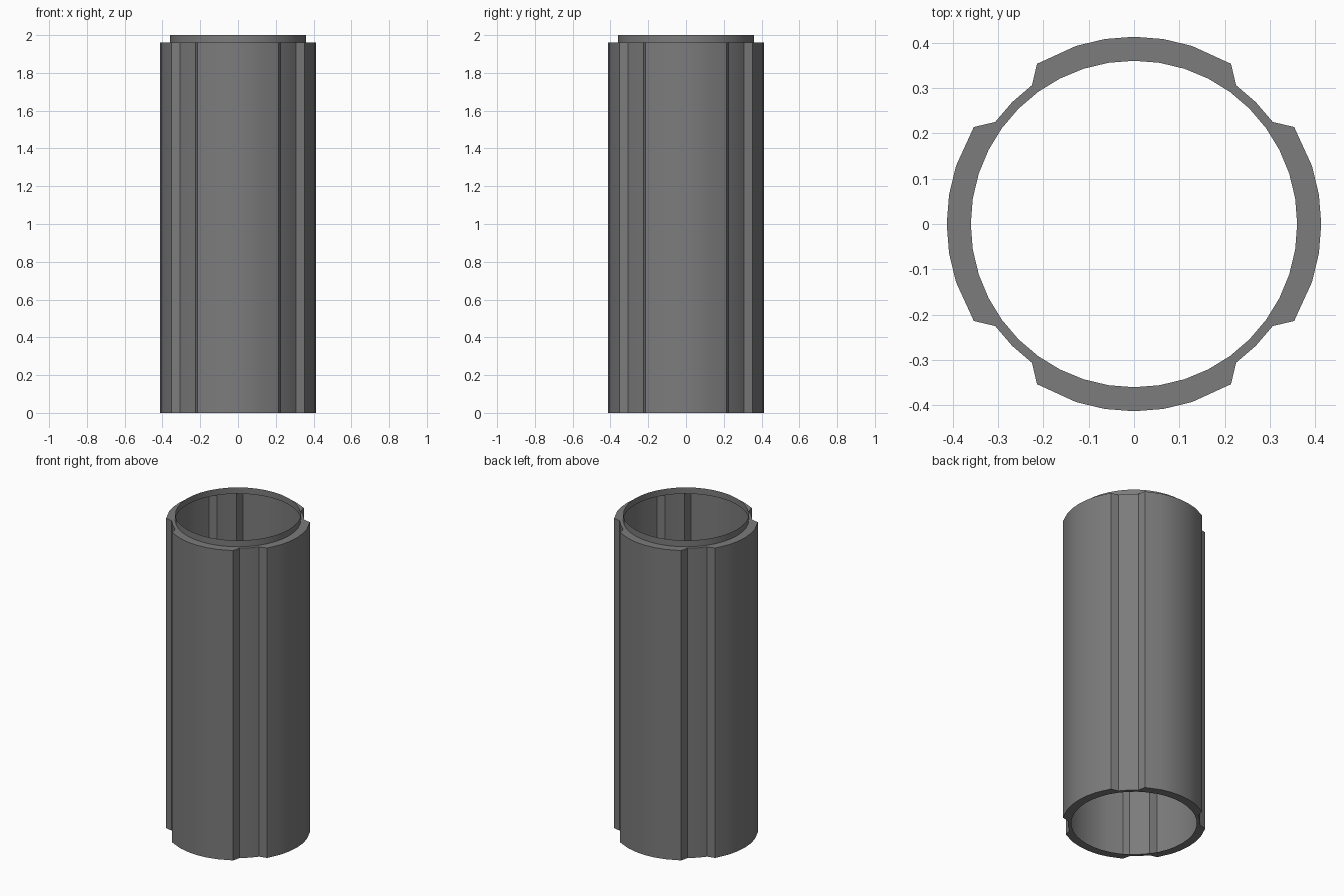
import bpy, bmesh, math

if "Cube" in bpy.data.objects:
    bpy.data.objects.remove(bpy.data.objects["Cube"])

R_OUT, R_NOTCH, R_IN = 0.413, 0.38, 0.36
Z_BODY, Z_TOP = 1.96, 2.0

grey = bpy.data.materials.new("dark grey")
grey.diffuse_color = (0.2, 0.2, 0.2, 1)
grey.use_nodes = True
grey.node_tree.nodes["Principled BSDF"].inputs["Base Color"].default_value = grey.diffuse_color


def polar(r, deg, z):
    a = math.radians(deg)
    return (r * math.cos(a), r * math.sin(a), z)


def finish(bm, name):
    me = bpy.data.meshes.new(name)
    bm.to_mesh(me)
    bm.free()
    me.materials.append(grey)
    ob = bpy.data.objects.new(name, me)
    bpy.context.collection.objects.link(ob)
    bpy.ops.object.select_all(action='DESELECT')
    ob.select_set(True)
    bpy.context.view_layer.objects.active = ob
    bpy.ops.object.shade_smooth_by_angle(angle=math.radians(30))


# Quarter profile: outer radius, with a groove around 45 degrees, and inner angle
quarter = [(R_OUT, 0, 0), (R_OUT, 9, 9), (R_OUT, 18, 18), (R_OUT, 31.2, 27),
           (R_NOTCH, 36.3, 36), (R_NOTCH, 45, 45), (R_NOTCH, 53.7, 54),
           (R_OUT, 58.8, 63), (R_OUT, 72, 72), (R_OUT, 81, 81)]
profile = [(r, a + 90 * q, b + 90 * q) for q in range(4) for r, a, b in quarter]
n = len(profile)

# Body: grooved outer skin with a flat rim at each end, open inside
bm = bmesh.new()
rings = [
    [bm.verts.new(polar(R_IN, b, 0)) for r, a, b in profile],
    [bm.verts.new(polar(r, a, 0)) for r, a, b in profile],
    [bm.verts.new(polar(r, a, Z_BODY)) for r, a, b in profile],
    [bm.verts.new(polar(R_IN, b, Z_BODY)) for r, a, b in profile],
]
for lo, hi in zip(rings, rings[1:]):
    for i in range(n):
        j = (i + 1) % n
        bm.faces.new((lo[i], lo[j], hi[j], hi[i]))
finish(bm, "pipe_body")

# Lip: thin collar standing above the top rim
bm = bmesh.new()
lo = [bm.verts.new(polar(R_IN, b, Z_BODY)) for r, a, b in profile]
hi = [bm.verts.new(polar(R_IN, b, Z_TOP)) for r, a, b in profile]
for i in range(n):
    j = (i + 1) % n
    bm.faces.new((lo[i], lo[j], hi[j], hi[i]))
finish(bm, "top_lip")
